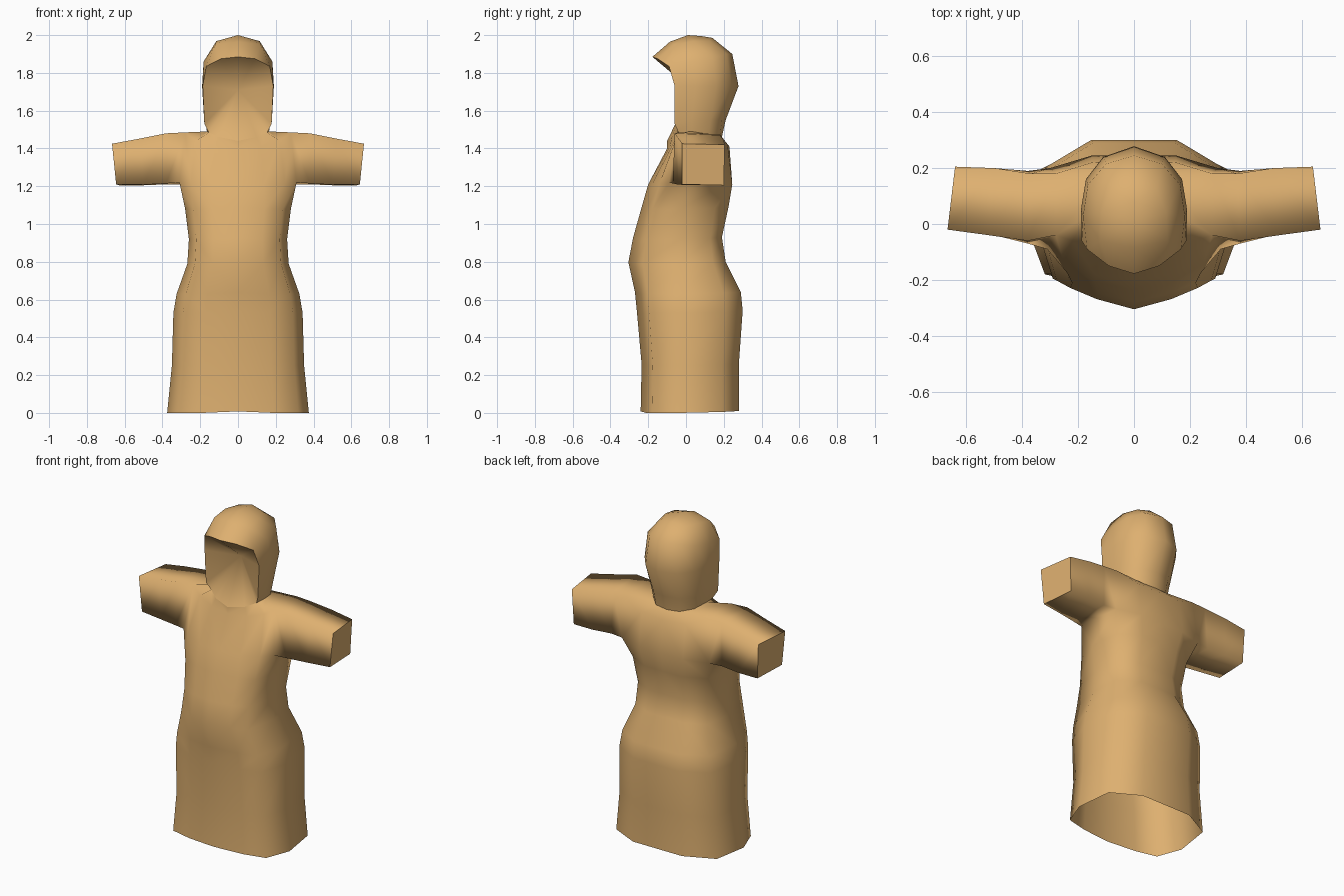
import bpy

cloth = bpy.data.materials.new("tan_cloth")
cloth.diffuse_color = (0.73, 0.434, 0.162, 1)


def make(name, rows=(), skip=(), tubes=(), fan=None):
    """Half-model from lofted rows and tubes, or a fan, mirrored across x."""
    verts, faces, index = [], [], {}

    def vid(p):
        if p not in index:
            index[p] = len(verts)
            verts.append(p)
        return index[p]

    def face(*pts):
        ids = list(dict.fromkeys(vid(p) for p in pts))
        if len(ids) > 2:
            faces.append(ids)

    for r in range(len(rows) - 1):
        a, b = rows[r], rows[r + 1]
        for c in range(len(a) - 1):
            if (r, c) not in skip:
                face(a[c], a[c + 1], b[c + 1], b[c])
    for a, b in zip(tubes, tubes[1:]):
        for c in range(4):
            d = (c + 1) % 4
            face(a[c], a[d], b[d], b[c])
    if fan:
        centre, rim = fan
        for a, b in zip(rim, rim[1:]):
            face(centre, a, b)

    mesh = bpy.data.meshes.new(name)
    mesh.from_pydata(verts, [], faces)
    mesh.materials.append(cloth)
    mesh.polygons.foreach_set("use_smooth", [True] * len(faces))
    obj = bpy.data.objects.new(name, mesh)
    bpy.context.collection.objects.link(obj)
    mod = obj.modifiers.new("mirror", 'MIRROR')
    mod.merge_threshold = 0.0005
    return obj


def ring(z, w, yf, yb):
    """Half cross-section from front centre round to back centre."""
    return [(0, yf, z + .008), (.5 * w, yf * .88, z), (.85 * w, yf * .75, z),
            (w, -.03, z), (.92 * w, yb * .68, z + .005),
            (.45 * w, yb, z + .01), (0, yb, z + .01)]


# Robe: hem up to the armpits
body = [ring(*r) for r in [
    (0, .375, -.24, .28), (.25, .35, -.235, .28), (.53, .342, -.26, .30),
    (.63, .325, -.27, .29), (.79, .268, -.305, .21), (.92, .26, -.28, .19),
    (1.08, .28, -.235, .225)]]
armpit = [(0, -.2, 1.21), (.14, -.18, 1.21), (.25, -.14, 1.215),
          (.31, -.09, 1.22), (.30, .2, 1.21), (.15, .245, 1.21), (0, .245, 1.21)]
shoulder = [(0, -.1, 1.40), (.12, -.085, 1.41), (.22, -.06, 1.44),
            (.28, -.04, 1.485), (.28, .18, 1.475), (.15, .22, 1.42), (0, .23, 1.41)]
neck = [(0, -.1, 1.44), (.1, -.075, 1.46), (.155, -.04, 1.485),
        (.165, .03, 1.49), (.14, .12, 1.475), (.08, .18, 1.465), (0, .19, 1.46)]
body += [armpit, shoulder, neck]

# Sleeves grow out of the side opening between armpit and shoulder
sleeve = [
    [armpit[3], armpit[4], shoulder[4], shoulder[3]],
    [(.38, -.07, 1.215), (.38, .19, 1.21), (.37, .18, 1.47), (.38, -.06, 1.48)],
    [(.5, -.04, 1.208), (.5, .2, 1.205), (.5, .2, 1.445), (.52, -.04, 1.452)],
    [(.645, -.02, 1.21), (.63, .2, 1.205), (.64, .205, 1.42), (.667, -.02, 1.425)]]
make("robe_with_sleeves", body, skip={(7, 3)}, tubes=sleeve)

# Flat sleeve ends
cuff = sleeve[-1]
make("sleeve_ends", [[cuff[0], cuff[1]], [cuff[3], cuff[2]]])

# Hood: each row runs from the face rim round to the back centre
hood = [
    neck[2:],
    [(.178, -.06, 1.53), (.17, .03, 1.55), (.15, .13, 1.55), (.09, .19, 1.55), (0, .21, 1.55)],
    [(.187, -.06, 1.73), (.19, .05, 1.73), (.172, .16, 1.73), (.11, .24, 1.73), (0, .278, 1.73)],
    [(.168, -.09, 1.835), (.182, .03, 1.86), (.165, .14, 1.88), (.1, .215, 1.9), (0, .245, 1.9)],
    [(.09, -.15, 1.875), (.12, -.06, 1.95), (.115, .04, 1.968), (.08, .125, 1.97), (0, .14, 1.985)],
    [(0, -.178, 1.885), (0, -.085, 1.965), (0, .01, 2.0), (0, .08, 1.995), (0, .14, 1.985)]]
make("hood", hood)

# Hollow face inside the hood rim
rim = neck[:3] + [row[0] for row in hood[1:]]
make("face_hollow", fan=((0, .03, 1.71), rim))
